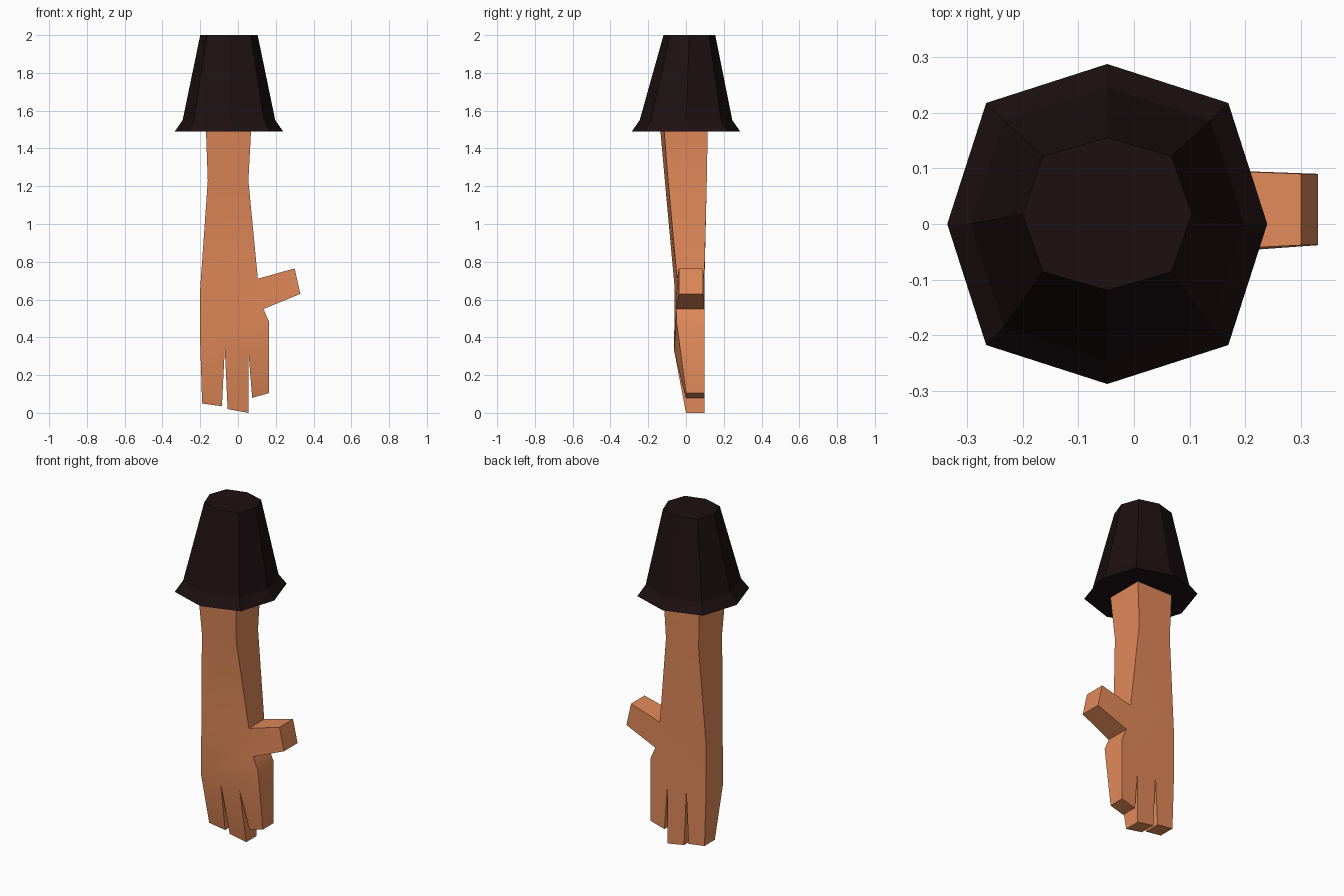
import bpy, bmesh, math

if "Cube" in bpy.data.objects:
    bpy.data.objects.remove(bpy.data.objects["Cube"])


def make_object(name, bm, color):
    bmesh.ops.recalc_face_normals(bm, faces=bm.faces)
    mesh = bpy.data.meshes.new(name)
    bm.to_mesh(mesh)
    bm.free()
    mat = bpy.data.materials.new(name + "_material")
    mat.diffuse_color = color
    mat.use_nodes = True
    mat.node_tree.nodes["Principled BSDF"].inputs["Base Color"].default_value = mat.diffuse_color
    mesh.materials.append(mat)
    obj = bpy.data.objects.new(name, mesh)
    bpy.context.collection.objects.link(obj)
    return obj


# Sleeve: flared eight-sided cuff; rings are (z, x radius, y radius, y centre)
rings = [(1.49, 0.287, 0.287, 0.0), (1.55, 0.245, 0.245, 0.0), (2.0, 0.152, 0.137, 0.018)]
bm = bmesh.new()
loops = []
for z, rx, ry, cy in rings:
    loop = []
    for i in range(8):
        a = i * math.pi / 4
        k = 1.07 if i % 2 else 1.0   # corners slightly wider than a true octagon
        loop.append(bm.verts.new((-0.048 + rx * k * math.cos(a), cy + ry * k * math.sin(a), z)))
    loops.append(loop)
for low, high in zip(loops, loops[1:]):
    for i in range(8):
        j = (i + 1) % 8
        bm.faces.new((low[i], low[j], high[j], high[i]))
bm.faces.new(loops[0])
bm.faces.new(loops[-1])
make_object("sleeve", bm, (0.012, 0.005, 0.006, 1))

# Arm and hand: outline points as (x, z, front y, back y)
points = {
    "cuff_l": (-0.17, 1.51, -0.137, 0.115), "cuff_r": (0.07, 1.51, -0.117, 0.115),
    "wrist_l": (-0.16, 1.23, -0.112, 0.11), "wrist_r": (0.055, 1.23, -0.095, 0.11),
    "palm_l": (-0.2, 0.66, -0.06, 0.097), "palm_r": (0.105, 0.71, -0.047, 0.097),
    "thumb_root": (0.135, 0.55, -0.052, 0.097),
    "thumb_top": (0.30, 0.765, -0.038, 0.09), "thumb_low": (0.33, 0.63, -0.038, 0.09),
    "index_root": (0.165, 0.48, -0.05, 0.097),
    "index_out": (0.165, 0.105, 0.0, 0.097), "index_in": (0.075, 0.08, 0.0, 0.097),
    "gap_r": (0.055, 0.33, -0.063, 0.097), "gap_l": (-0.07, 0.34, -0.063, 0.097),
    "mid_r": (0.055, 0.0, 0.0, 0.097), "mid_l": (-0.055, 0.02, 0.0, 0.097),
    "little_root": (-0.2, 0.36, -0.063, 0.097),
    "little_in": (-0.085, 0.035, 0.0, 0.097), "little_out": (-0.19, 0.05, 0.0, 0.097),
}
panels = [
    "cuff_l cuff_r wrist_r wrist_l",
    "wrist_l wrist_r palm_r palm_l",
    "palm_l palm_r thumb_root index_root gap_r gap_l little_root",
    "palm_r thumb_top thumb_low thumb_root",
    "index_root index_out index_in gap_r",
    "gap_r mid_r mid_l gap_l",
    "gap_l little_in little_out little_root",
]
bm = bmesh.new()
front = {n: bm.verts.new((x, yf, z)) for n, (x, z, yf, yb) in points.items()}
back = {n: bm.verts.new((x, yb, z)) for n, (x, z, yf, yb) in points.items()}
edges = set()
for panel in panels:
    names = panel.split()
    bm.faces.new([front[n] for n in names])
    bm.faces.new([back[n] for n in reversed(names)])
    edges.update(zip(names, names[1:] + names[:1]))
# Side walls wherever an edge belongs to a single panel
for a, b in sorted(edges):
    if (b, a) not in edges:
        bm.faces.new((front[b], front[a], back[a], back[b]))
arm = make_object("arm_and_hand", bm, (0.75, 0.25, 0.1, 1))
bpy.context.view_layer.objects.active = arm
arm.select_set(True)
bpy.ops.object.shade_smooth_by_angle(angle=math.radians(30))
